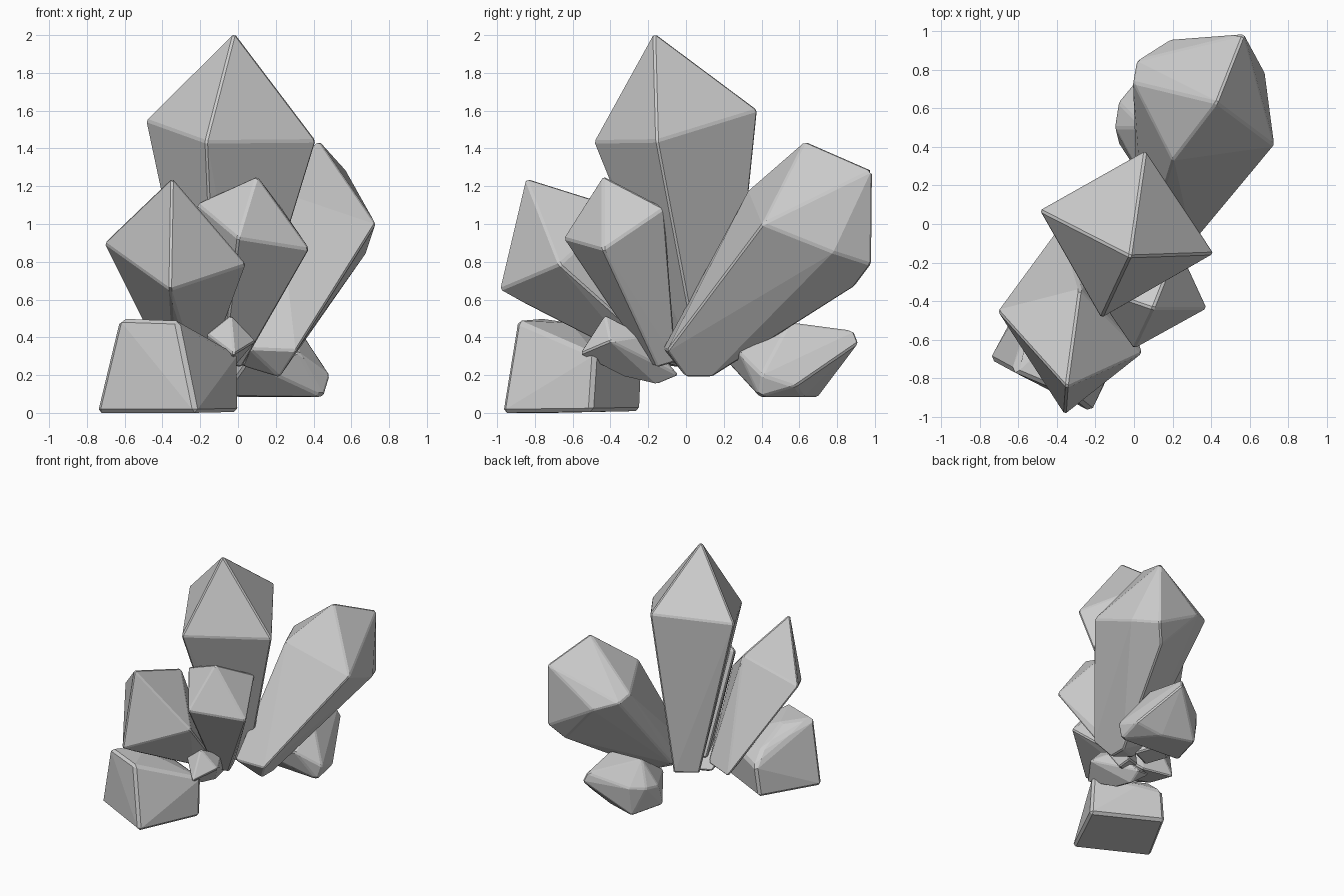
import bpy, bmesh, math

stone = bpy.data.materials.new("grey_crystal")
stone.diffuse_color = (0.6, 0.6, 0.6, 1)


def facet(name, points, bevel=0.01):
    """Convex faceted stone through a few corner points, with chipped edges."""
    bm = bmesh.new()
    for p in points:
        bm.verts.new(p)
    bmesh.ops.convex_hull(bm, input=bm.verts)
    loose = [v for v in bm.verts if not v.link_faces]
    bmesh.ops.delete(bm, geom=loose, context='VERTS')
    bmesh.ops.dissolve_limit(bm, angle_limit=math.radians(4),
                             verts=bm.verts, edges=bm.edges)
    sharp = [e for e in bm.edges if e.calc_face_angle(0) > math.radians(20)]
    bmesh.ops.bevel(bm, geom=sharp, offset=bevel, segments=1,
                    affect='EDGES', clamp_overlap=True)
    bmesh.ops.recalc_face_normals(bm, faces=bm.faces)
    mesh = bpy.data.meshes.new(name)
    bm.to_mesh(mesh)
    bm.free()
    mesh.materials.append(stone)
    obj = bpy.data.objects.new(name, mesh)
    bpy.context.collection.objects.link(obj)
    return obj


# Tall central crystal: tip, four shoulders, four base corners
facet("tall_crystal", [
    (-0.02, -0.17, 2.015),
    (-0.49, 0.07, 1.55), (0.06, 0.38, 1.605), (0.415, -0.155, 1.44), (-0.17, -0.49, 1.435),
    (-0.22, 0.14, 0.28), (-0.06, 0.245, 0.28), (0.05, 0.07, 0.25), (-0.12, -0.01, 0.25)])

# Middle crystal in front of the tall one
facet("middle_crystal", [
    (0.10, -0.44, 1.255),
    (0.0, -0.65, 0.925), (0.38, -0.44, 0.865), (0.23, -0.115, 1.085), (-0.22, -0.33, 1.11),
    (0.02, -0.15, 0.24), (-0.08, -0.20, 0.26), (-0.12, -0.10, 0.29), (0.0, -0.05, 0.27)])

# Crystal leaning forward and to the left
facet("front_crystal", [
    (-0.35, -0.85, 1.245),
    (-0.36, -0.99, 0.65), (0.045, -0.67, 0.785), (-0.71, -0.45, 0.90), (-0.28, -0.34, 1.085),
    (-0.34, -0.20, 0.26), (-0.24, -0.25, 0.27), (-0.38, 0.0, 0.24), (-0.15, -0.08, 0.26)])

# Wide crystal leaning backward and to the right
facet("back_crystal", [
    (0.43, 0.63, 1.44), (0.57, 0.985, 1.285), (0.73, 0.405, 1.0), (0.68, 0.78, 0.85),
    (0.57, 0.98, 0.785), (0.48, 0.89, 0.665), (0.18, 0.955, 1.0), (0.015, 0.85, 1.06),
    (-0.005, 0.735, 1.10), (0.20, 0.33, 1.18), (0.49, 0.17, 0.62),
    (0.31, -0.10, 0.33), (0.06, -0.12, 0.34), (0.22, 0.0, 0.19),
    (0.02, 0.02, 0.25), (0.22, 0.14, 0.19), (0.02, 0.15, 0.30)])

# Small crystal low at the front
facet("small_crystal", [
    (-0.04, -0.43, 0.52),
    (-0.02, -0.565, 0.31), (0.095, -0.40, 0.38), (-0.165, -0.43, 0.42), (0.0, -0.22, 0.41),
    (-0.10, -0.16, 0.15), (-0.08, -0.04, 0.20), (-0.20, -0.06, 0.22), (-0.10, -0.33, 0.19)],
    0.008)

# Rock at the front left
facet("front_rock", [
    (-0.75, -0.70, 0.0), (-0.22, -0.975, 0.0), (0.005, -0.50, 0.005),
    (-0.50, -0.24, 0.01), (-0.63, -0.765, 0.50), (-0.32, -0.895, 0.49), (0.0, -0.48, 0.31),
    (-0.30, -0.31, 0.28), (-0.47, -0.23, 0.25), (-0.45, -0.35, 0.36), (-0.45, -0.60, 0.48)],
    0.02)

# Rock at the back, under the wide crystal
facet("back_rock", [
    (-0.08, 0.42, 0.09), (0.0, 0.70, 0.085), (0.25, 0.62, 0.085), (0.45, 0.39, 0.085),
    (0.46, 0.58, 0.14), (0.485, 0.40, 0.20), (0.32, 0.28, 0.32), (0.05, 0.22, 0.27),
    (-0.10, 0.50, 0.28), (-0.08, 0.63, 0.30), (0.0, 0.73, 0.32), (0.30, 0.915, 0.37),
    (0.28, 0.89, 0.435), (0.30, 0.55, 0.48), (0.05, 0.50, 0.46)])
